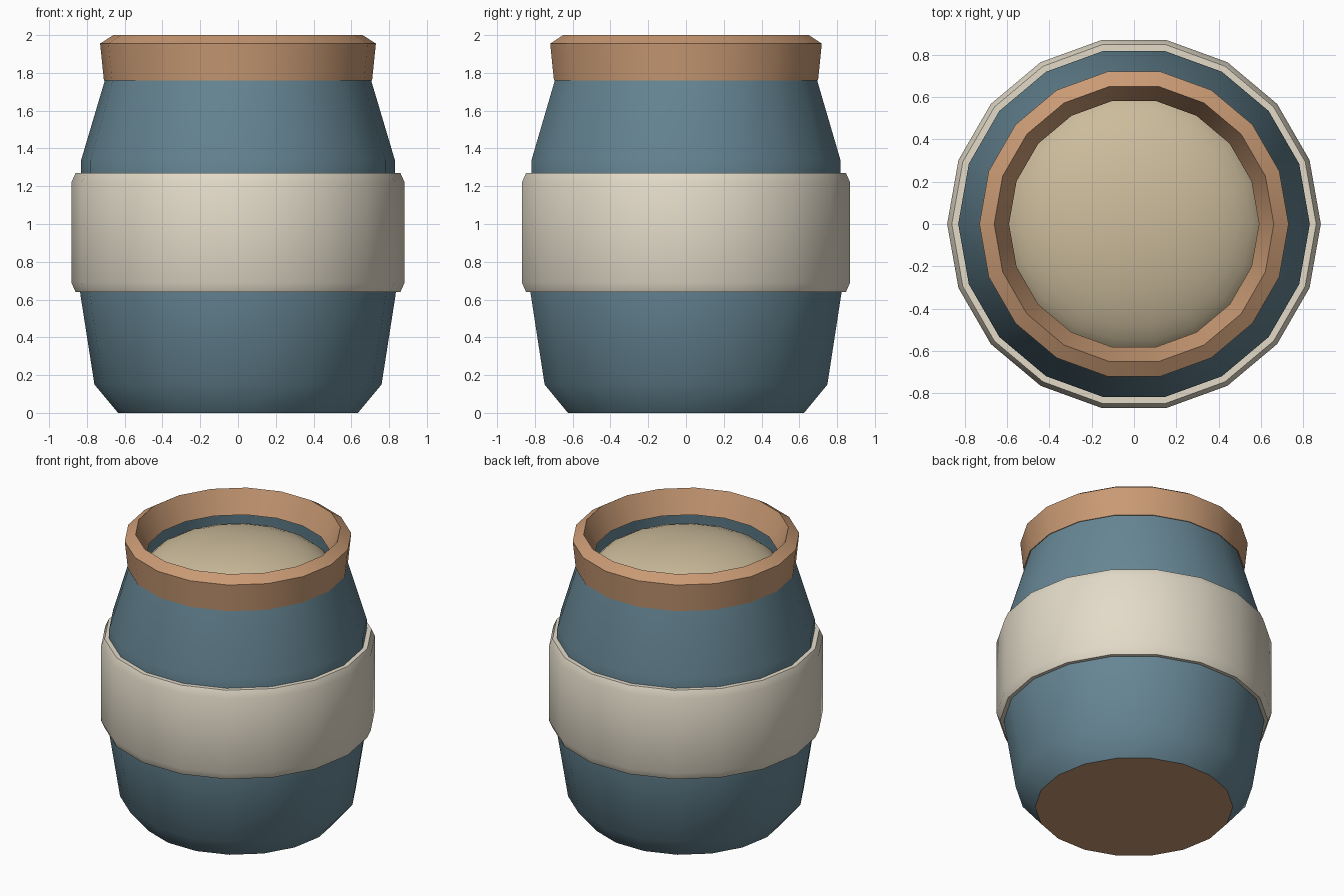
import bpy, math

if "Cube" in bpy.data.objects:
    bpy.data.objects.remove(bpy.data.objects["Cube"])

SIDES = 18


def material(name, rgb):
    # sRGB 0-255 to linear
    lin = []
    for c in rgb:
        c /= 255
        lin.append(c / 12.92 if c <= 0.04045 else ((c + 0.055) / 1.055) ** 2.4)
    m = bpy.data.materials.new(name)
    m.diffuse_color = (*lin, 1)
    m.use_nodes = True
    m.node_tree.nodes["Principled BSDF"].inputs["Base Color"].default_value = m.diffuse_color
    return m


blue = material("slate blue", (102, 134, 148))
cream = material("cream", (227, 219, 201))
brown = material("terracotta", (201, 154, 116))
tan = material("tan", (204, 188, 156))


def lathe(name, profile, mats, closed=False, angle=40):
    """Spin an (r, z) outline, listed upward on the outside, around z."""
    verts, rings, faces = [], [], []
    for r, z in profile:
        if r == 0:
            rings.append([len(verts)] * SIDES)
            verts.append((0, 0, z))
        else:
            rings.append(list(range(len(verts), len(verts) + SIDES)))
            for i in range(SIDES):
                a = math.tau * i / SIDES
                verts.append((r * math.cos(a), r * math.sin(a), z))
    pairs = list(zip(rings, rings[1:] + rings[:1]))
    for lo, hi in pairs if closed else pairs[:-1]:
        for i in range(SIDES):
            j = (i + 1) % SIDES
            quad = [lo[i], lo[j], hi[j], hi[i]]
            faces.append(list(dict.fromkeys(quad)))
    mesh = bpy.data.meshes.new(name)
    mesh.from_pydata(verts, [], faces)
    for m in mats:
        mesh.materials.append(m)
    obj = bpy.data.objects.new(name, mesh)
    bpy.context.collection.objects.link(obj)
    bpy.ops.object.select_all(action='DESELECT')
    obj.select_set(True)
    bpy.context.view_layer.objects.active = obj
    bpy.ops.object.shade_smooth_by_angle(angle=math.radians(angle))
    return obj


# pot body with hollow neck; the underside takes the terracotta colour
body = lathe("body", [(0, 0), (0.635, 0), (0.76, 0.15), (0.835, 0.63), (0.845, 0.9),
                      (0.83, 1.27), (0.83, 1.34), (0.705, 1.76), (0.69, 1.85),
                      (0.62, 1.85), (0.65, 1.6), (0, 1.6)], [blue, brown])
for p in body.data.polygons:
    if p.center.z < 0.01:
        p.material_index = 1

# wide band around the middle
lathe("band", [(0.82, 0.64), (0.86, 0.64), (0.882, 0.69), (0.882, 1.22),
               (0.86, 1.27), (0.82, 1.27)], [cream], closed=True)

# flared rim with a bevelled lip and sloping inside
lathe("rim", [(0.70, 1.76), (0.71, 1.76), (0.73, 1.955), (0.66, 2.0),
              (0.59, 1.84), (0.68, 1.84)], [brown], closed=True)

# domed filling inside the neck
dome = [(0.64 * math.cos(t), 1.66 + 0.26 * math.sin(t))
        for t in (math.radians(10 * k) for k in range(9))]
lathe("filling", [(0.64, 1.6)] + dome + [(0, 1.92)], [tan], angle=60)
